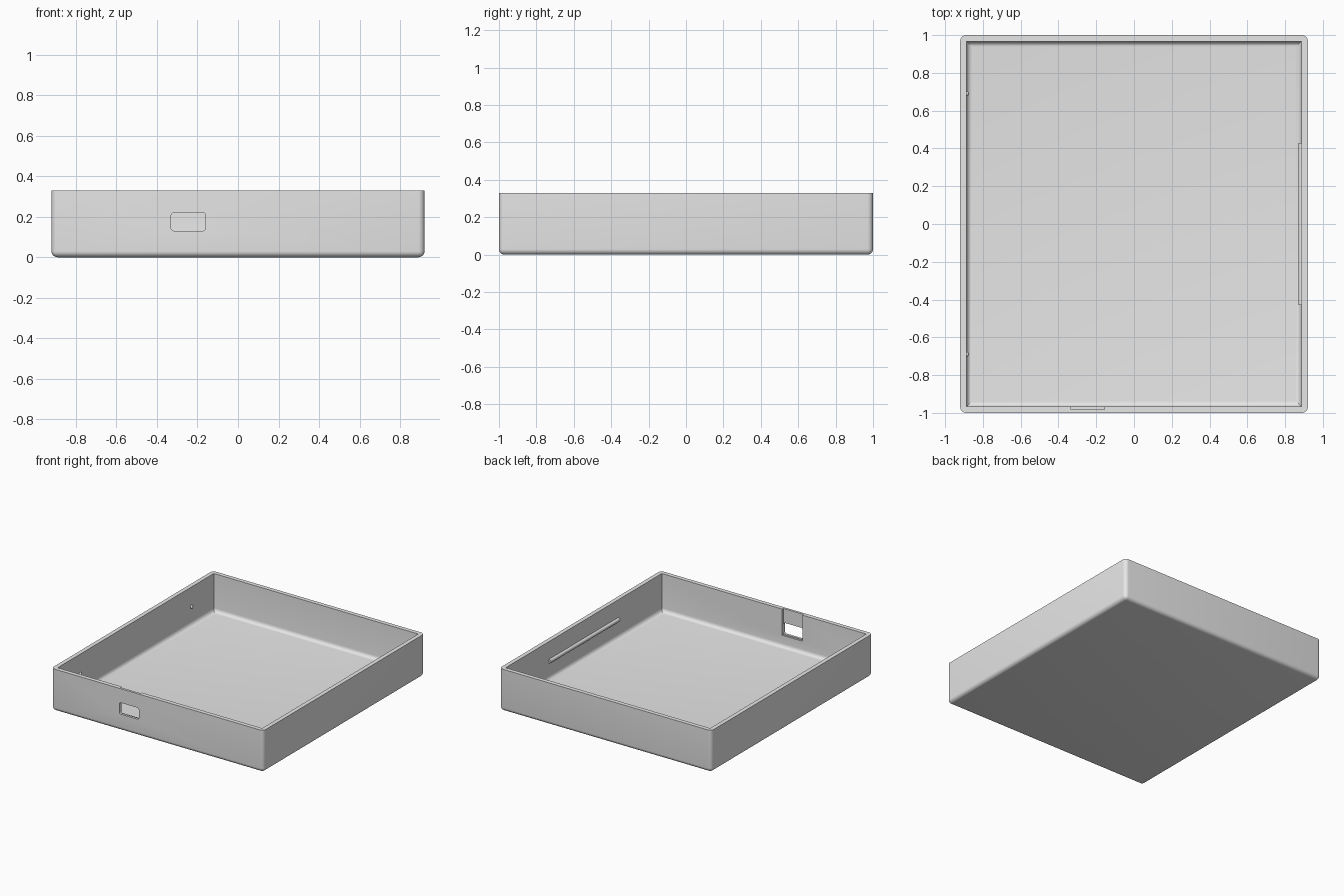
import bpy, bmesh, math
from mathutils import Matrix, Vector

if "Cube" in bpy.data.objects:
    bpy.data.objects.remove(bpy.data.objects["Cube"], do_unlink=True)

HALF_X, HALF_Y, HEIGHT = 0.92, 1.0, 0.33
WALL, FILLET = 0.033, 0.03
MID_Z = 0.175
INNER_X, INNER_Y = HALF_X - WALL, HALF_Y - WALL

grey = bpy.data.materials.new("light grey plastic")
grey.use_nodes = True
grey.diffuse_color = (0.8, 0.8, 0.8, 1)
grey.node_tree.nodes["Principled BSDF"].inputs["Base Color"].default_value = (0.8, 0.8, 0.8, 1)


def finish(name, bm):
    bmesh.ops.recalc_face_normals(bm, faces=bm.faces)
    mesh = bpy.data.meshes.new(name)
    bm.to_mesh(mesh)
    bm.free()
    mesh.materials.append(grey)
    obj = bpy.data.objects.new(name, mesh)
    bpy.context.collection.objects.link(obj)
    return obj


def box(name, low, high, radius=0, rounded=None):
    """Box between two corners; edges chosen by the rule are rounded."""
    low, high = Vector(low), Vector(high)
    bm = bmesh.new()
    bmesh.ops.create_cube(bm, size=1)
    bmesh.ops.scale(bm, vec=high - low, verts=bm.verts)
    bmesh.ops.translate(bm, vec=(low + high) / 2, verts=bm.verts)
    if rounded:
        edges = [e for e in bm.edges if rounded(e.verts[0].co, e.verts[1].co)]
        bmesh.ops.bevel(bm, geom=edges, offset=radius, segments=6, profile=0.5, affect='EDGES')
    return finish(name, bm)


def activate(obj):
    bpy.ops.object.select_all(action='DESELECT')
    obj.select_set(True)
    bpy.context.view_layer.objects.active = obj


def cut(obj, cutter):
    cutter.hide_render = True
    mod = obj.modifiers.new("cut", 'BOOLEAN')
    mod.operation, mod.solver, mod.object = 'DIFFERENCE', 'EXACT', cutter
    activate(obj)
    bpy.ops.object.modifier_apply(modifier=mod.name)
    bpy.data.objects.remove(cutter, do_unlink=True)


def smooth(obj):
    activate(obj)
    bpy.ops.object.shade_smooth_by_angle(angle=math.radians(30))


# Open tray: outer shell with rounded corners and underside
tray = box("tray", (-HALF_X, -HALF_Y, 0), (HALF_X, HALF_Y, HEIGHT), FILLET,
           lambda a, b: min(a.z, b.z) < 0.01)

# Hollow with a fillet around the floor
cut(tray, box("cavity", (-INNER_X, -INNER_Y, WALL), (INNER_X, INNER_Y, 0.5), FILLET,
              lambda a, b: max(a.z, b.z) < 0.1))

# Recess inside the front wall, open at the rim
cut(tray, box("port_recess", (-0.333, -0.981, 0.125), (-0.157, -0.9, 0.5)))

# Rounded port through the front wall
cut(tray, box("port_hole", (-0.33, -1.1, 0.13), (-0.16, -0.9, 0.22), 0.015,
              lambda a, b: abs(a.y - b.y) > 0.1))
smooth(tray)

# Long snap ridge on the left inner wall
bm = bmesh.new()
bmesh.ops.create_cone(bm, cap_ends=True, segments=24, radius1=0.016, radius2=0.016, depth=0.86,
                      matrix=Matrix.Translation((INNER_X, 0, MID_Z)) @ Matrix.Rotation(math.pi / 2, 4, 'X'))
smooth(finish("snap_ridge", bm))

# Two round snap bumps on the right inner wall
for name, side in (("front_snap_bump", -1), ("back_snap_bump", 1)):
    bm = bmesh.new()
    bmesh.ops.create_uvsphere(bm, u_segments=20, v_segments=12, radius=0.013,
                              matrix=Matrix.Translation((-INNER_X, side * 0.69, MID_Z)))
    smooth(finish(name, bm))
